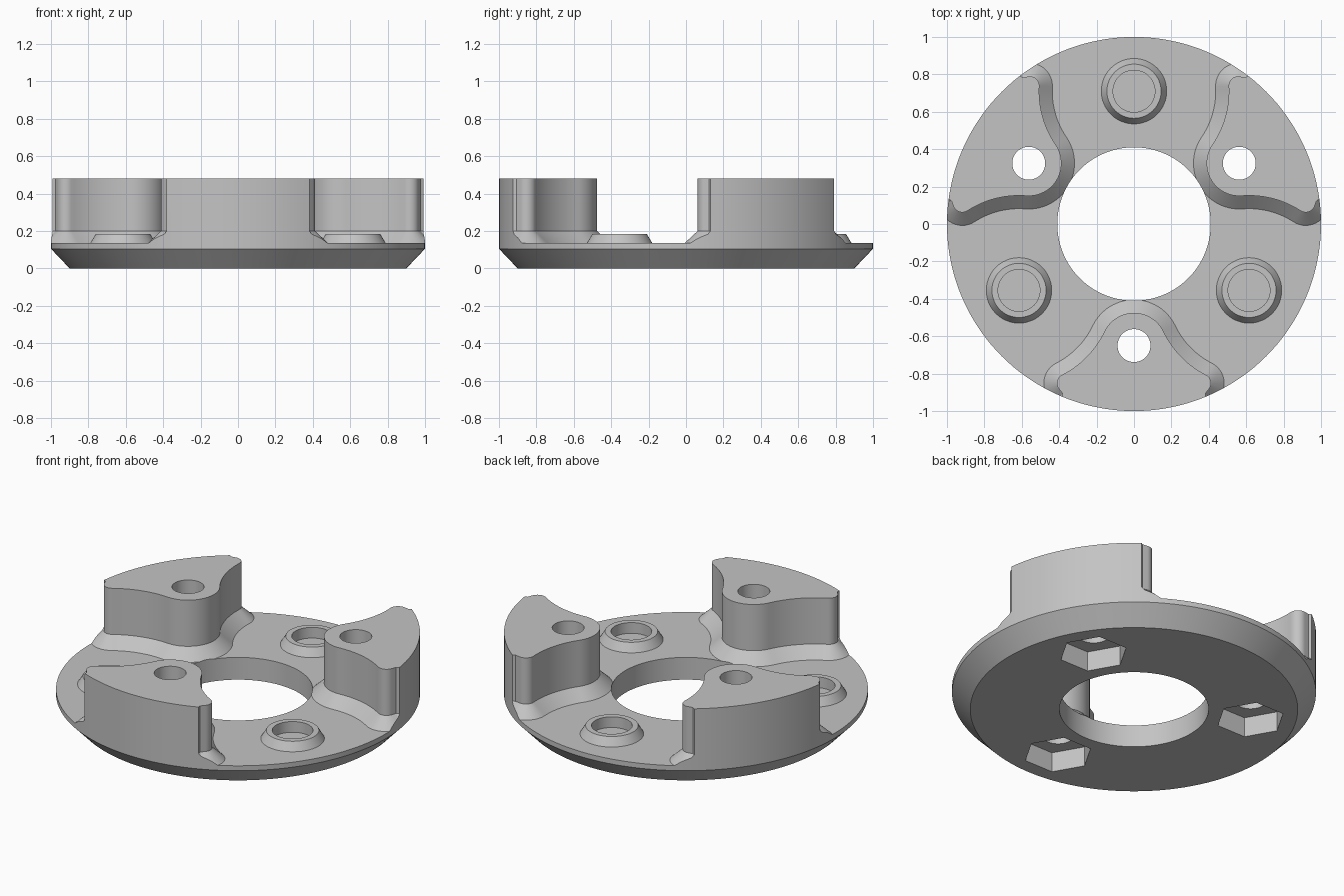
import bpy, bmesh, math
from mathutils import Vector

if "Cube" in bpy.data.objects:
    bpy.data.objects.remove(bpy.data.objects["Cube"])

grey = bpy.data.materials.new("light_grey")
grey.use_nodes = True
grey.diffuse_color = (0.55, 0.55, 0.55, 1)
grey.node_tree.nodes["Principled BSDF"].inputs["Base Color"].default_value = (0.55, 0.55, 0.55, 1)


def polar(centre, radius, deg):
    a = math.radians(deg)
    return Vector((centre[0] + radius * math.cos(a), centre[1] + radius * math.sin(a)))


def arc(centre, radius, start, end, n):
    return [polar(centre, radius, start + (end - start) * i / n) for i in range(n + 1)]


def loft(name, rings, closed_loop=False):
    """Skin stacked (outline, z) rings; cap the ends or join last to first."""
    bm = bmesh.new()
    loops = [[bm.verts.new((p[0], p[1], z)) for p in pts] for pts, z in rings]
    pairs = list(zip(loops, loops[1:]))
    if closed_loop:
        pairs.append((loops[-1], loops[0]))
    else:
        bm.faces.new(loops[0])
        bm.faces.new(loops[-1])
    for a, b in pairs:
        n = len(a)
        for i in range(n):
            bm.faces.new((a[i], a[(i + 1) % n], b[(i + 1) % n], b[i]))
    bmesh.ops.recalc_face_normals(bm, faces=bm.faces)
    mesh = bpy.data.meshes.new(name)
    bm.to_mesh(mesh)
    bm.free()
    mesh.materials.append(grey)
    obj = bpy.data.objects.new(name, mesh)
    bpy.context.collection.objects.link(obj)
    return obj


def turned(name, profile, centre=(0, 0), n=48, closed_loop=False):
    rings = [([polar(centre, r, 360 * i / n) for i in range(n)], z) for r, z in profile]
    return loft(name, rings, closed_loop)


def combine(target, tool, operation):
    mod = target.modifiers.new(operation.lower(), 'BOOLEAN')
    mod.operation = operation
    mod.solver = 'EXACT'
    mod.object = tool
    bpy.context.view_layer.objects.active = target
    bpy.ops.object.modifier_apply(modifier=mod.name)
    bpy.data.objects.remove(tool)


# Leg outline: round nose, concave flanks centred on the bosses, rounded tips
NOSE = Vector((0, -0.65))
BOSS = polar((0, 0), 0.71, -30)
FLANK, TIP_R, TIP_ANGLE = 0.507, 0.05, 243
TIP = polar(BOSS, FLANK + TIP_R, TIP_ANGLE)
to_boss = BOSS - NOSE
join = math.degrees(math.atan2(to_boss.y, to_boss.x))


def leg_outline(offset, turn):
    half = arc(NOSE, to_boss.length - FLANK + offset, 90, join, 14)
    half += arc(BOSS, FLANK - offset, 180 + join, TIP_ANGLE, 16)[1:]
    half += arc(TIP, TIP_R + offset, TIP_ANGLE - 180, -40, 12)[1:]
    half.append(half[-1] + polar((0, 0), 0.03, -130))
    half.append(half[-1] + Vector((0, -0.3)))
    mirrored = [Vector((-p.x, p.y)) for p in reversed(half[1:])]
    a = math.radians(turn)
    c, s = math.cos(a), math.sin(a)
    return [(p.x * c - p.y * s, p.x * s + p.y * c) for p in half + mirrored]


TOP = 0.135
plate = turned("flange_hub", [(1.2, -0.1), (1.2, TOP)], n=144)

# Legs with sloped skirts, and raised bosses between them
for turn in (0, 120, 240):
    wide, slim = leg_outline(0.07, turn), leg_outline(0, turn)
    leg = loft("leg", [(wide, 0.03), (wide, TOP), (slim, 0.2), (slim, 0.48)])
    combine(plate, leg, 'UNION')
    boss = turned("boss", [(0.175, 0.05), (0.175, TOP), (0.145, 0.185)],
                  polar((0, 0), 0.71, 90 + turn))
    combine(plate, boss, 'UNION')

# Trim to the round rim, chamfered underside and central bore
envelope = turned("envelope", [(0.41, 0), (0.9, 0), (1, 0.105), (1, 0.7), (0.41, 0.7)],
                  n=144, closed_loop=True)
combine(plate, envelope, 'INTERSECT')

# Bolt holes with hexagonal nut recesses below, and blind boss pockets
for turn in (0, 120, 240):
    spot = polar((0, 0), 0.65, turn - 90)
    combine(plate, turned("nut_recess", [(0.19, -0.2), (0.19, 0.12)], spot, n=6), 'DIFFERENCE')
    combine(plate, turned("bolt_hole", [(0.088, -0.3), (0.088, 0.8)], spot), 'DIFFERENCE')
    pocket = turned("boss_pocket", [(0.112, 0.12), (0.112, 0.4)],
                    polar((0, 0), 0.71, 90 + turn))
    combine(plate, pocket, 'DIFFERENCE')

# Smooth curves, crisp edges
bpy.ops.object.select_all(action='DESELECT')
plate.select_set(True)
bpy.context.view_layer.objects.active = plate
bpy.ops.object.shade_smooth_by_angle(angle=math.radians(25))
